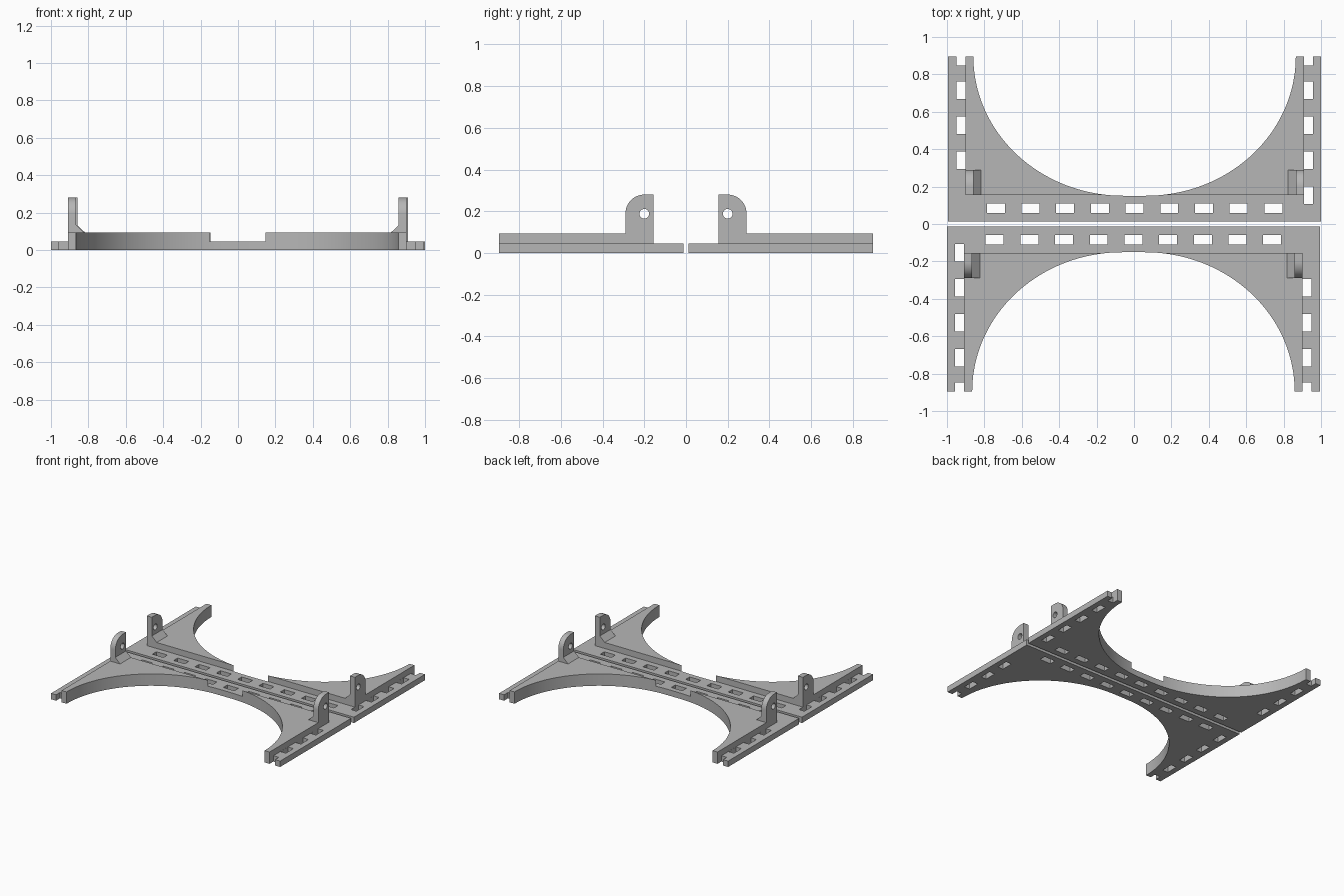
import bpy, bmesh, math
from mathutils import Matrix

if "Cube" in bpy.data.objects:
    bpy.data.objects.remove(bpy.data.objects["Cube"])

SHIFT = 0.003                     # each half sits slightly off-centre in x
W, Y0, Y1 = 0.997, 0.013, 0.896   # half width, inner edge, outer edge
IN, STEP = 0.905, 0.156           # raised deck side and step edge
Z1, Z2 = 0.046, 0.093             # ledge height, deck height

grey = bpy.data.materials.new("light_grey")
grey.diffuse_color = (0.47, 0.47, 0.47, 1)
grey.use_nodes = True
grey.node_tree.nodes["Principled BSDF"].inputs["Base Color"].default_value = grey.diffuse_color

XY = Matrix.Identity(4)
YZ = Matrix(((0, 0, 1, 0), (1, 0, 0, 0), (0, 1, 0, 0), (0, 0, 0, 1)))  # extrude along x
XZ = Matrix(((1, 0, 0, 0), (0, 0, 1, 0), (0, 1, 0, 0), (0, 0, 0, 1)))  # extrude along y


def prism(name, loops, lo, hi, axes, turn):
    """Outline loop plus hole loops, filled and extruded from lo to hi."""
    bm = bmesh.new()
    for loop in loops:
        vs = [bm.verts.new((u, v, lo)) for u, v in loop]
        for a, b in zip(vs, vs[1:] + vs[:1]):
            bm.edges.new((a, b))
    bmesh.ops.triangle_fill(bm, edges=bm.edges[:], use_beauty=True, normal=(0, 0, 1))
    ext = bmesh.ops.extrude_face_region(bm, geom=bm.faces[:], use_keep_orig=True)
    top = [g for g in ext["geom"] if isinstance(g, bmesh.types.BMVert)]
    bmesh.ops.translate(bm, verts=top, vec=(0, 0, hi - lo))
    place = Matrix.Rotation(turn, 4, 'Z') @ Matrix.Translation((SHIFT, 0, 0)) @ axes
    bmesh.ops.transform(bm, matrix=place, verts=bm.verts)
    bmesh.ops.recalc_face_normals(bm, faces=bm.faces)
    me = bpy.data.meshes.new(name)
    bm.to_mesh(me)
    bm.free()
    me.materials.append(grey)
    ob = bpy.data.objects.new(name, me)
    bpy.context.collection.objects.link(ob)
    bpy.ops.object.select_all(action='DESELECT')
    ob.select_set(True)
    bpy.context.view_layer.objects.active = ob
    bpy.ops.object.shade_smooth_by_angle(angle=math.radians(30))


def rect(cx, cy, hx, hy):
    return [(cx - hx, cy - hy), (cx + hx, cy - hy), (cx + hx, cy + hy), (cx - hx, cy + hy)]


# Curved cut-out: quarter arc from the arm tip in towards the middle
FLAT, AX, BY, N = 0.06, 0.802, 0.745, 40
arc = [(FLAT + AX * math.cos(i / N * math.pi / 2), Y1 - BY * math.sin(i / N * math.pi / 2))
       for i in range(N + 1)]


def flip(pts):
    return [(-x, y) for x, y in pts]


# Base outline with open notches at the arm ends
side = [(W, Y0), (W, Y1), (0.953, Y1), (0.953, 0.848), (IN, 0.848), (IN, Y1)] + arc
base = side + flip(side)[::-1]

# Slots: a row along the inner edge and a column on each side ledge
slots = [rect(i * 0.1855, 0.085, 0.048, 0.025) for i in range(-4, 5)]
for sx, first in ((1, 0), (-1, 1)):
    slots += [rect(sx * 0.929, 0.154 + i * 0.187, 0.0238, 0.047) for i in range(first, 4)]

# Raised deck wing, ending where the arc meets the step
wing = [(IN, STEP), (IN, Y1)] + [p for p in arc if p[1] > STEP]
wing.append((0.15, STEP))

# Lug profile: rounded outer corner and a pin hole
CY, CZ, R = 0.2, 0.19, 0.09
lug = [(STEP, Z2), (CY + R, Z2)]
lug += [(CY + R * math.cos(i * math.pi / 32), CZ + R * math.sin(i * math.pi / 32)) for i in range(17)]
lug.append((STEP, CZ + R))
hole = [(CY + 0.023 * math.cos(i * math.pi / 12), 0.188 + 0.023 * math.sin(i * math.pi / 12))
        for i in range(24)]

# Two identical halves, one turned half a circle
for half, turn in (("back", 0), ("front", math.pi)):
    prism(half + "_base_plate", [base] + slots, 0, Z1, XY, turn)
    for tag, s in (("a", 1), ("b", -1)):
        prism(f"{half}_deck_wing_{tag}", [[(s * x, y) for x, y in wing]], Z1, Z2, XY, turn)
        lo, hi = sorted((s * 0.862, s * IN))
        prism(f"{half}_lug_{tag}", [lug, hole], lo, hi, YZ, turn)
        gusset = [(s * 0.862, Z2), (s * 0.82, Z2), (s * 0.862, 0.133)]
        prism(f"{half}_gusset_{tag}", [gusset], STEP, CY + R, XZ, turn)
